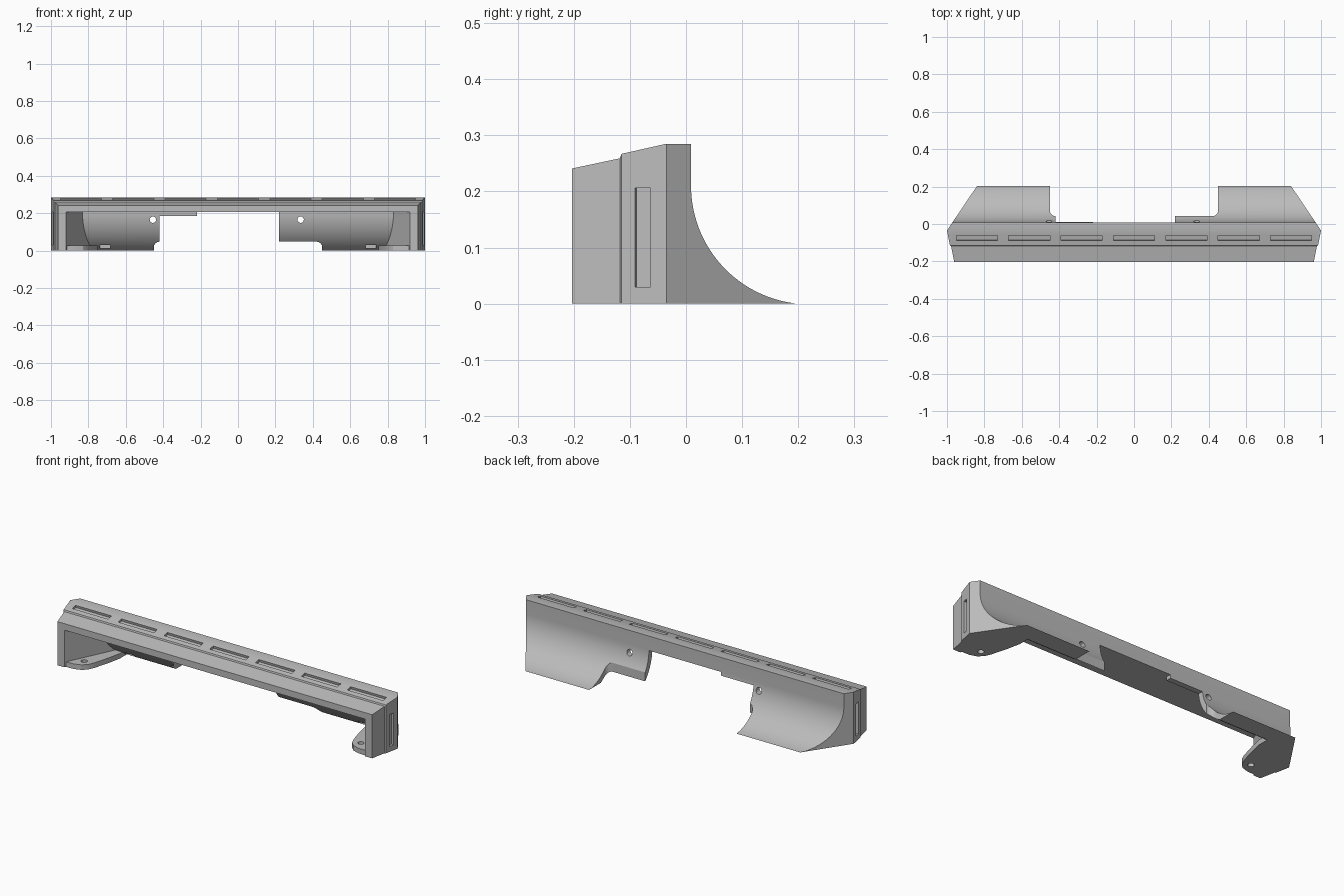
import bpy, bmesh, math
from mathutils import Vector, Matrix

if "Cube" in bpy.data.objects:
    bpy.data.objects.remove(bpy.data.objects["Cube"], do_unlink=True)

grey = bpy.data.materials.new("plain_grey")
grey.use_nodes = True
COLOUR = (0.5, 0.5, 0.5, 1)
grey.diffuse_color = COLOUR
grey.node_tree.nodes["Principled BSDF"].inputs["Base Color"].default_value = COLOUR


def finish(name, bm):
    bmesh.ops.recalc_face_normals(bm, faces=bm.faces)
    mesh = bpy.data.meshes.new(name)
    bm.to_mesh(mesh)
    bm.free()
    mesh.materials.append(grey)
    obj = bpy.data.objects.new(name, mesh)
    bpy.context.collection.objects.link(obj)
    return obj


def prism(name, points, axis, lo, hi):
    """Extrude a yz profile along x, or an xy outline along z."""
    bm = bmesh.new()
    place = (lambda p: (lo, p[0], p[1])) if axis == "x" else (lambda p: (p[0], p[1], lo))
    face = bm.faces.new([bm.verts.new(place(p)) for p in points])
    new = bmesh.ops.extrude_face_region(bm, geom=[face])["geom"]
    shift = Vector((hi - lo, 0, 0) if axis == "x" else (0, 0, hi - lo))
    bmesh.ops.translate(bm, verts=[v for v in new if isinstance(v, bmesh.types.BMVert)], vec=shift)
    return finish(name, bm)


def block(name, centre, size, rot=None):
    bm = bmesh.new()
    bmesh.ops.create_cube(bm, size=1)
    m = Matrix.Translation(centre) @ (rot or Matrix()) @ Matrix.Diagonal((*size, 1))
    bmesh.ops.transform(bm, matrix=m, verts=bm.verts)
    return finish(name, bm)


def pin(name, centre, radius, depth, rot=None):
    bm = bmesh.new()
    bmesh.ops.create_cone(bm, cap_ends=True, segments=20, radius1=radius, radius2=radius, depth=depth)
    bmesh.ops.transform(bm, matrix=Matrix.Translation(centre) @ (rot or Matrix()), verts=bm.verts)
    return finish(name, bm)


def combine(target, tool, operation="DIFFERENCE"):
    mod = target.modifiers.new("cut", "BOOLEAN")
    mod.operation, mod.object, mod.solver = operation, tool, "EXACT"
    bpy.context.view_layer.objects.active = target
    bpy.ops.object.modifier_apply(modifier=mod.name)
    bpy.data.objects.remove(tool, do_unlink=True)


def arc(cy, cz, r, a0, a1, n):
    angles = [math.radians(a0 + (a1 - a0) * i / n) for i in range(n + 1)]
    return [(cy + r * math.cos(a), cz + r * math.sin(a)) for a in angles]


def mirrored(half):
    return half + [(-x, y) for x, y in reversed(half)]


# Main body: cove profile trimmed by the tapered plan outline
profile = [(-.203, 0), (-.203, .241), (-.118, .259), (-.115, .267), (-.035, .285), (.009, .285)]
profile += arc(.22, .21, .211, 180, 264, 28) + [(.203, 0)]
body = prism("cove_body", profile, "x", -1.2, 1.2)
outline = mirrored([(.96, -.21), (.978, -.118), (.984, -.115), (1, -.035), (.835, .21)])
combine(body, prism("outline", outline, "z", -.1, .4), "INTERSECT")

# Hollow under the bar, leaving end walls and a thin curved shell
hollow = prism("hollow", [(-.3, -.05), (-.3, .205)] + arc(.22, .21, .241, 181.2, 246, 28)
               + [(.122, -.05)], "x", -1.2, 1.2)
combine(hollow, prism("end_walls", mirrored([(.955, -.28), (.76, .13)]), "z", -.2, .4), "INTERSECT")
combine(body, hollow)

# Gaps between the two shells, with rounded lower corners
combine(body, block("centre_gap", (0, 0, .0525), (.44, .8, .305)))
combine(body, block("left_gap", (-.32, 0, .0425), (.2, .8, .285)))
corner = arc(.42, .072, .03, -90, 0, 6)
combine(body, prism("lower_notch", mirrored(corner + [(.45, .3)]), "z", -.1, .19))

# Shallow slots along the sloping top
slope = Matrix.Rotation(math.atan2(.018, .08), 4, "X")
for i in range(-3, 4):
    combine(body, block("top_slot", (i * .28, -.075, .277), (.22, .03, .03), slope))

# Slots, screw holes and pockets at both ends
lie_back = Matrix.Rotation(math.pi / 2, 4, "X")
for side, hole_x in ((-1, -.455), (1, .335)):
    turn = Matrix.Rotation(-side * .197, 4, "Z")
    combine(body, block("side_slot", (side * .992, -.077, .118), (.03, .028, .176), turn))
    combine(body, pin("screw_hole", (hole_x, 0, .165), .017, .3, lie_back))
    combine(body, block("pocket", (side * .71, .06, .02), (.055, .07, .02)))

    # Rounded mounting foot inside each end
    foot = [(.93, -.195), (.87, -.193), (.83, -.18), (.805, -.155), (.79, -.12),
            (.765, -.03), (.75, .04), (.75, .11), (.83, .11)]
    name = "left_foot" if side > 0 else "right_foot"
    plate = prism(name, [(side * x, y) for x, y in foot], "z", 0, .028)
    combine(plate, pin("foot_hole", (side * .845, -.135, 0), .016, .2))

# Smooth the curves and keep the edges crisp
for obj in bpy.context.scene.objects:
    if obj.type == "MESH":
        bpy.ops.object.select_all(action="DESELECT")
        obj.select_set(True)
        bpy.context.view_layer.objects.active = obj
        bpy.ops.object.shade_smooth_by_angle(angle=math.radians(25))
